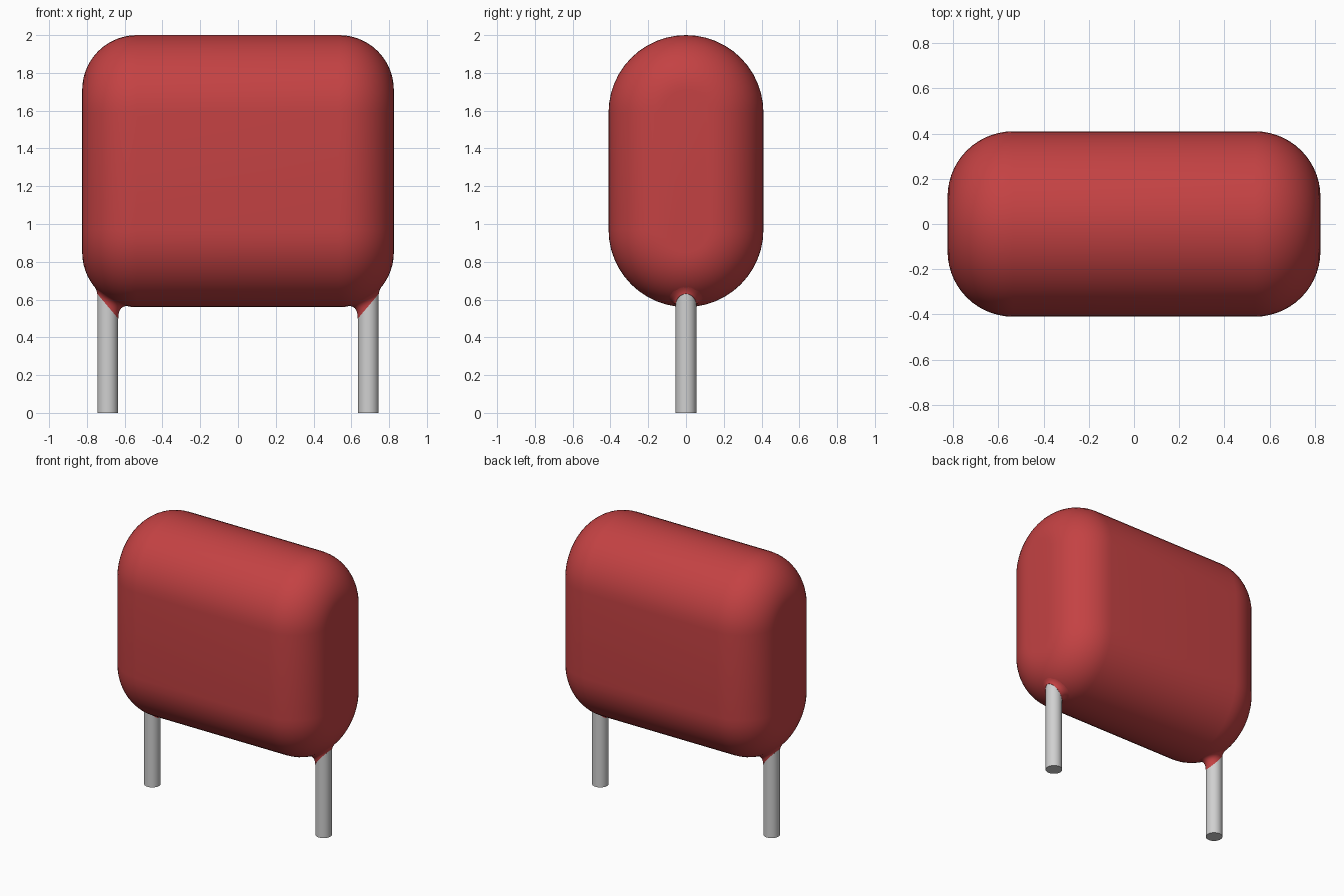
import bpy, bmesh, math

if "Cube" in bpy.data.objects:
    bpy.data.objects.remove(bpy.data.objects["Cube"], do_unlink=True)


def material(name, rgb, rough):
    m = bpy.data.materials.new(name)
    m.use_nodes = True
    m.diffuse_color = (*rgb, 1)
    bsdf = m.node_tree.nodes["Principled BSDF"]
    bsdf.inputs["Base Color"].default_value = (*rgb, 1)
    bsdf.inputs["Roughness"].default_value = rough
    return m


RED = material("red coating", (0.55, 0.054, 0.056), 0.5)
GREY = material("light grey metal", (0.63, 0.63, 0.63), 0.4)

HALF_X, RADIUS, FILLET = 0.825, 0.41, 0.29   # body half width, profile radius, end rounding
LOW_Z, HIGH_Z = 0.97, 1.59                   # centres of the profile's two arcs
LEAD_X, LEAD_R = 0.69, 0.055


def loft(name, rings, mat, caps=True):
    """Skin a list of closed rings with quads, optionally capping both ends."""
    bm = bmesh.new()
    loops = [[bm.verts.new(p) for p in ring] for ring in rings]
    n = len(loops[0])
    for a, b in zip(loops, loops[1:]):
        for i in range(n):
            j = (i + 1) % n
            bm.faces.new((a[i], a[j], b[j], b[i]))
    if caps:
        bm.faces.new(loops[0])
        bm.faces.new(loops[-1])
    bmesh.ops.recalc_face_normals(bm, faces=bm.faces)
    me = bpy.data.meshes.new(name)
    bm.to_mesh(me)
    bm.free()
    me.materials.append(mat)
    ob = bpy.data.objects.new(name, me)
    bpy.context.collection.objects.link(ob)
    bpy.ops.object.select_all(action='DESELECT')
    ob.select_set(True)
    bpy.context.view_layer.objects.active = ob
    bpy.ops.object.shade_smooth_by_angle(angle=math.radians(35))
    return ob


def stadium(x, r, n=24):
    """Upright stadium outline in the YZ plane."""
    top = [(x, r * math.cos(math.pi * i / n), HIGH_Z + r * math.sin(math.pi * i / n)) for i in range(n + 1)]
    low = [(x, -r * math.cos(math.pi * i / n), LOW_Z - r * math.sin(math.pi * i / n)) for i in range(n + 1)]
    return top + low


# Body: stadium section swept along x with rounded ends
STEPS = 14
end = []
for i in range(STEPS + 1):
    a = math.pi / 2 * i / STEPS
    end.append((HALF_X - FILLET + FILLET * math.sin(a), RADIUS - FILLET * (1 - math.cos(a))))
sections = [(-x, r) for x, r in reversed(end)] + end
loft("body", [stadium(x, r) for x, r in sections], RED)


def underside(x, y):
    """Height of the body's lower surface."""
    dx = max(0, abs(x) - (HALF_X - FILLET))
    r = RADIUS - FILLET + math.sqrt(FILLET ** 2 - dx ** 2)
    return LOW_Z - math.sqrt(r * r - y * y)


def circle(x, r, z, n=32):
    return [(x + r * math.cos(2 * math.pi * i / n), r * math.sin(2 * math.pi * i / n), z) for i in range(n)]


# Leads, each with a coating collar that flares into the body
for side, s in (("left", 1), ("right", -1)):
    loft(f"{side}_lead", [circle(s * LEAD_X, LEAD_R, z) for z in (0, 0.72)], GREY)
    rings = []
    for k in range(9):
        t = k / 8
        ring = []
        for i in range(32):
            c, q = math.cos(2 * math.pi * i / 32), math.sin(2 * math.pi * i / 32)
            flare = 0.043 - 0.023 * c            # wider on the inner side
            r0, r2 = LEAD_R + 0.001, LEAD_R + flare
            z0 = 0.565 + 1.2 * LEAD_R * c        # slanted lower edge
            z1 = underside(LEAD_X + r0 * c, r0 * q)
            z2 = underside(LEAD_X + r2 * c, r2 * q) + 0.002
            r = r0 + (r2 - r0) * t * t
            z = (1 - t) ** 2 * z0 + 2 * t * (1 - t) * z1 + t * t * z2
            ring.append((s * (LEAD_X + r * c), r * q, z))
        rings.append(ring)
    # Close the collar inside the body so that its normals point outward
    rings.append(circle(s * LEAD_X, 0.03, 0.72) if s > 0 else [(-x, y, z) for x, y, z in circle(LEAD_X, 0.03, 0.72)])
    loft(f"{side}_collar", rings, RED)
